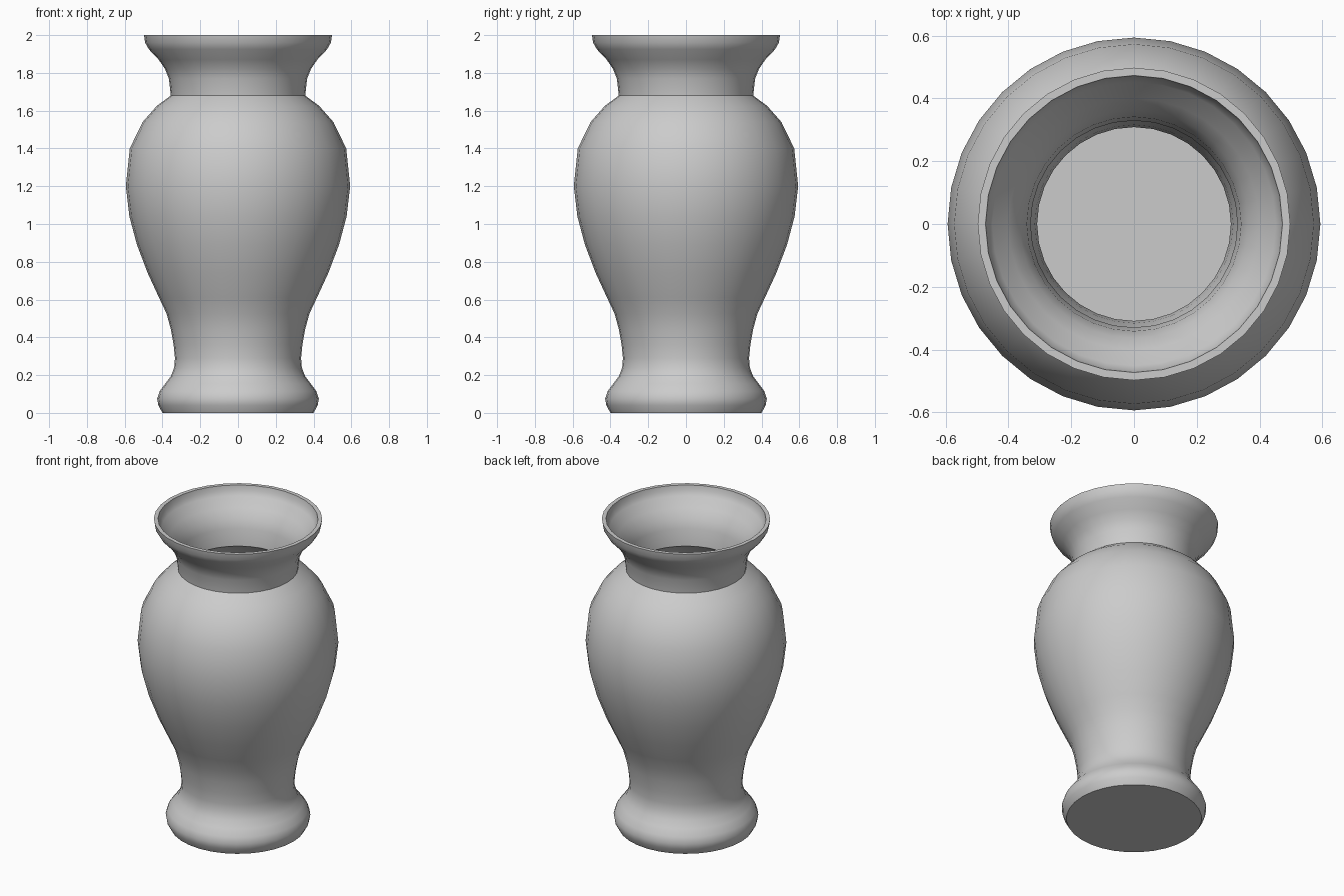
import bpy
import bmesh
import math

cube = bpy.data.objects.get("Cube")
if cube:
    bpy.data.objects.remove(cube, do_unlink=True)

SIDES = 32
WALL = 0.025

# Outer profile (radius, height): foot, waist, belly, shoulder, neck, lip
PROFILE = [
    (0, 0), (0.4, 0), (0.422, 0.04), (0.428, 0.075), (0.415, 0.115),
    (0.385, 0.155), (0.355, 0.195), (0.338, 0.24), (0.334, 0.29),
    (0.341, 0.36), (0.355, 0.44), (0.378, 0.525), (0.418, 0.61),
    (0.478, 0.74), (0.535, 0.89), (0.575, 1.04), (0.594, 1.2),
    (0.573, 1.4), (0.505, 1.54), (0.43, 1.625), (0.356, 1.68),
    (0.366, 1.77), (0.386, 1.82), (0.42, 1.87), (0.472, 1.925),
    (0.492, 1.96), (0.498, 2),
]

glaze = bpy.data.materials.new("pale_grey_glaze")
glaze.use_nodes = True
glaze.diffuse_color = (0.6, 0.6, 0.6, 1)
glaze.node_tree.nodes["Principled BSDF"].inputs["Base Color"].default_value = glaze.diffuse_color

# Vase shell: lathe the profile around the upright axis
bm = bmesh.new()
points = [bm.verts.new((r, 0, z)) for r, z in PROFILE]
edges = [bm.edges.new(pair) for pair in zip(points, points[1:])]
bmesh.ops.spin(bm, geom=points + edges, cent=(0, 0, 0), axis=(0, 0, 1),
               angle=math.tau, steps=SIDES, use_merge=True)
bmesh.ops.remove_doubles(bm, verts=bm.verts[:], dist=0.0005)
# One flat disc for the base
base = [f for f in bm.faces if f.calc_center_median().z < 0.001]
bmesh.ops.dissolve_faces(bm, faces=base, use_verts=True)
bmesh.ops.recalc_face_normals(bm, faces=bm.faces[:])
bottom = min(bm.faces, key=lambda f: f.calc_center_median().z)
if bottom.normal.z > 0:
    bmesh.ops.reverse_faces(bm, faces=bm.faces[:])

mesh = bpy.data.meshes.new("vase")
bm.to_mesh(mesh)
bm.free()
mesh.materials.append(glaze)
vase = bpy.data.objects.new("vase", mesh)
bpy.context.collection.objects.link(vase)

# Wall thickness, inward so the outside keeps its shape
shell = vase.modifiers.new("wall", 'SOLIDIFY')
shell.thickness = WALL
shell.offset = -1
shell.use_even_offset = True

bpy.ops.object.select_all(action='DESELECT')
vase.select_set(True)
bpy.context.view_layer.objects.active = vase
bpy.ops.object.modifier_apply(modifier="wall")

# Level the inner rim with the outer one
for v in vase.data.vertices:
    if v.co.z > 1.98:
        v.co.z = 2

bpy.ops.object.shade_smooth_by_angle(angle=math.radians(40))
